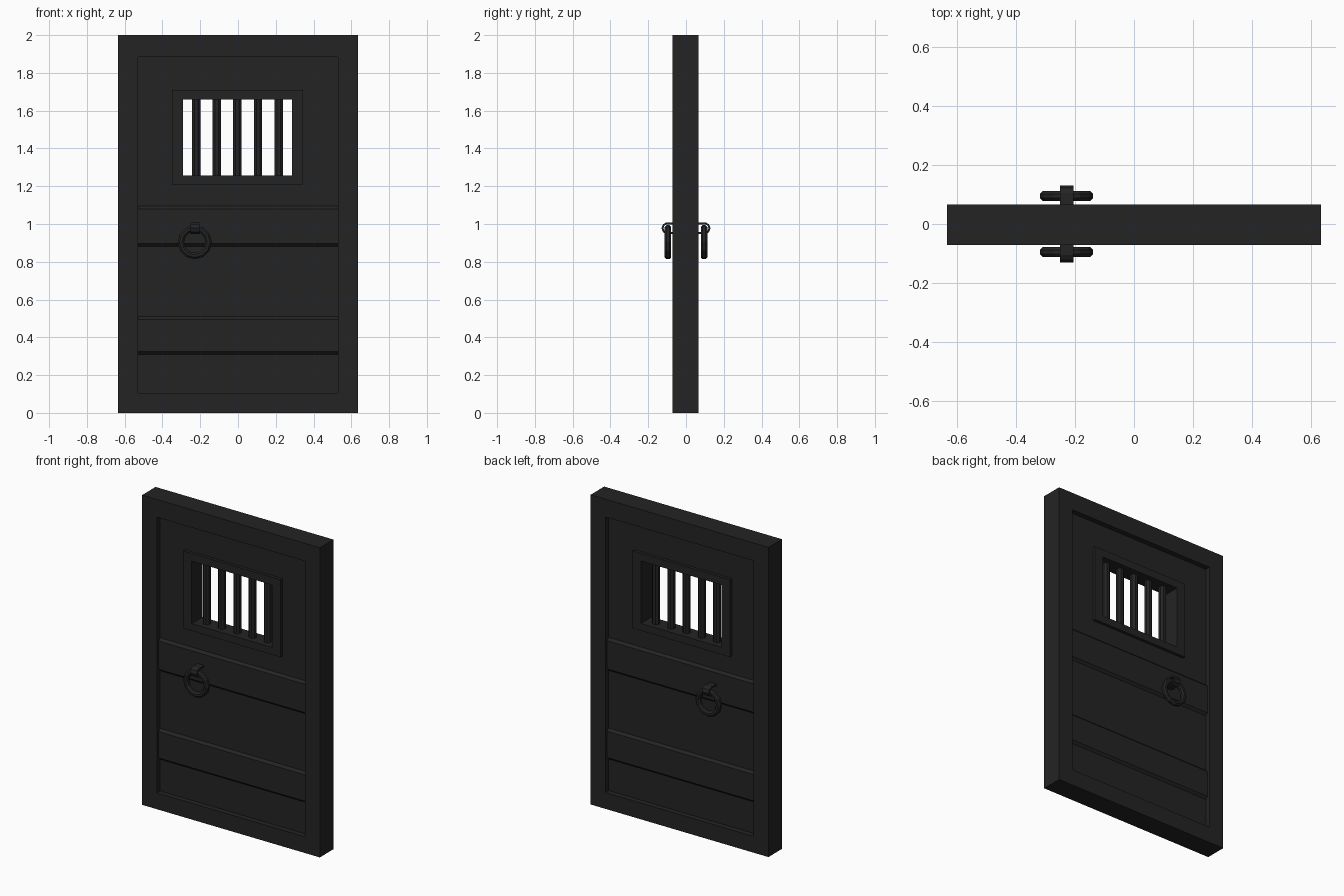
import bpy, bmesh, math
from mathutils import Matrix

if "Cube" in bpy.data.objects:
    bpy.data.objects.remove(bpy.data.objects["Cube"])

def material(name, v):
    m = bpy.data.materials.new(name)
    m.diffuse_color = (v, v, v, 1)
    m.use_nodes = True
    m.node_tree.nodes["Principled BSDF"].inputs["Base Color"].default_value = m.diffuse_color
    return m

BLACK = material("charcoal black", 0.0175)
YC = -0.003  # the slab sits slightly forward of centre

def make(name, bm, mat=BLACK):
    bmesh.ops.recalc_face_normals(bm, faces=bm.faces[:])
    me = bpy.data.meshes.new(name)
    bm.to_mesh(me)
    bm.free()
    me.materials.append(mat)
    ob = bpy.data.objects.new(name, me)
    bpy.context.collection.objects.link(ob)
    return ob

def rect_ring(name, outer, inner, half):
    """Rectangular frame with a hole; rectangles are (x0, x1, z0, z1)."""
    bm = bmesh.new()
    def loop(r, y):
        x0, x1, z0, z1 = r
        return [bm.verts.new((x, y, z)) for x, z in
                ((x0, z0), (x1, z0), (x1, z1), (x0, z1))]
    loops = [loop(outer, YC - half), loop(outer, YC + half),
             loop(inner, YC + half), loop(inner, YC - half)]
    for k in range(4):
        a, b = loops[k], loops[(k + 1) % 4]
        for i in range(4):
            j = (i + 1) % 4
            bm.faces.new((a[i], a[j], b[j], b[i]))
    return make(name, bm)

def extrude_x(name, quads, x0, x1):
    """Extrude a list of yz polygons sharing edges along x."""
    bm = bmesh.new()
    for q in quads:
        bm.faces.new([bm.verts.new((x0, y, z)) for y, z in q])
    bmesh.ops.remove_doubles(bm, verts=bm.verts[:], dist=1e-5)
    geo = bmesh.ops.extrude_face_region(bm, geom=bm.faces[:], use_keep_orig=True)
    vs = [g for g in geo["geom"] if isinstance(g, bmesh.types.BMVert)]
    bmesh.ops.translate(bm, verts=vs, vec=(x1 - x0, 0, 0))
    return make(name, bm)

# Outer frame, recessed panel and window surround
opening = (-0.53, 0.53, 0.105, 1.885)
window_out = (-0.35, 0.345, 1.21, 1.71)
window_in = (-0.29, 0.285, 1.257, 1.66)
rect_ring("door_frame", (-0.635, 0.635, 0, 2), opening, 0.069)
rect_ring("door_panel", opening, window_out, 0.035)
rect_ring("window_surround", window_out, window_in, 0.055)

# Window bars
for i in range(5):
    bm = bmesh.new()
    bmesh.ops.create_cone(bm, cap_ends=True, segments=8, radius1=0.024, radius2=0.024,
                          depth=0.42,
                          matrix=Matrix.Translation((-0.003 + (i - 2) * 0.109, YC, 1.4585))
                          @ Matrix.Rotation(math.pi / 8, 4, 'Z'))
    make(f"window_bar_{i + 1}", bm)

for side, s in (("front", -1), ("back", 1)):
    # Raised cross bands with sloped edges
    for label, z0, z1 in (("lower", 0.308, 0.51), ("upper", 0.88, 1.095)):
        a, b = YC + s * 0.034, YC + s * 0.05
        extrude_x(f"{label}_band_{side}",
                  [[(a, z0), (b, z0 + 0.016), (b, z1 - 0.016), (a, z1)]], -0.53, 0.53)

    # Hanging ring handle
    bm = bmesh.new()
    n, m, R, r = 12, 8, 0.0735, 0.0185
    grid = []
    for i in range(n):
        t = 2 * math.pi * i / n
        row = []
        for j in range(m):
            p = 2 * math.pi * (j + 0.5) / m
            d = R + r * math.cos(p)
            row.append(bm.verts.new((-0.229 + d * math.cos(t),
                                     s * 0.0955 + r * math.sin(p),
                                     0.904 + d * math.sin(t))))
        grid.append(row)
    for i in range(n):
        for j in range(m):
            k, l = (i + 1) % n, (j + 1) % m
            bm.faces.new((grid[i][j], grid[k][j], grid[k][l], grid[i][l]))
    make(f"ring_handle_{side}", bm)

    # Strap looped around the top of the ring
    outer = [(0.03, 1.008), (0.105, 1.008), (0.122, 0.998), (0.13, 0.978),
             (0.122, 0.957), (0.105, 0.947), (0.03, 0.947)]
    inner = [(0.03, 0.998), (0.102, 0.998), (0.114, 0.991), (0.12, 0.978),
             (0.114, 0.964), (0.102, 0.957), (0.03, 0.957)]
    quads = [[(s * y, z) for y, z in (outer[i], outer[i + 1], inner[i + 1], inner[i])]
             for i in range(6)]
    extrude_x(f"ring_strap_{side}", quads, -0.252, -0.205)
